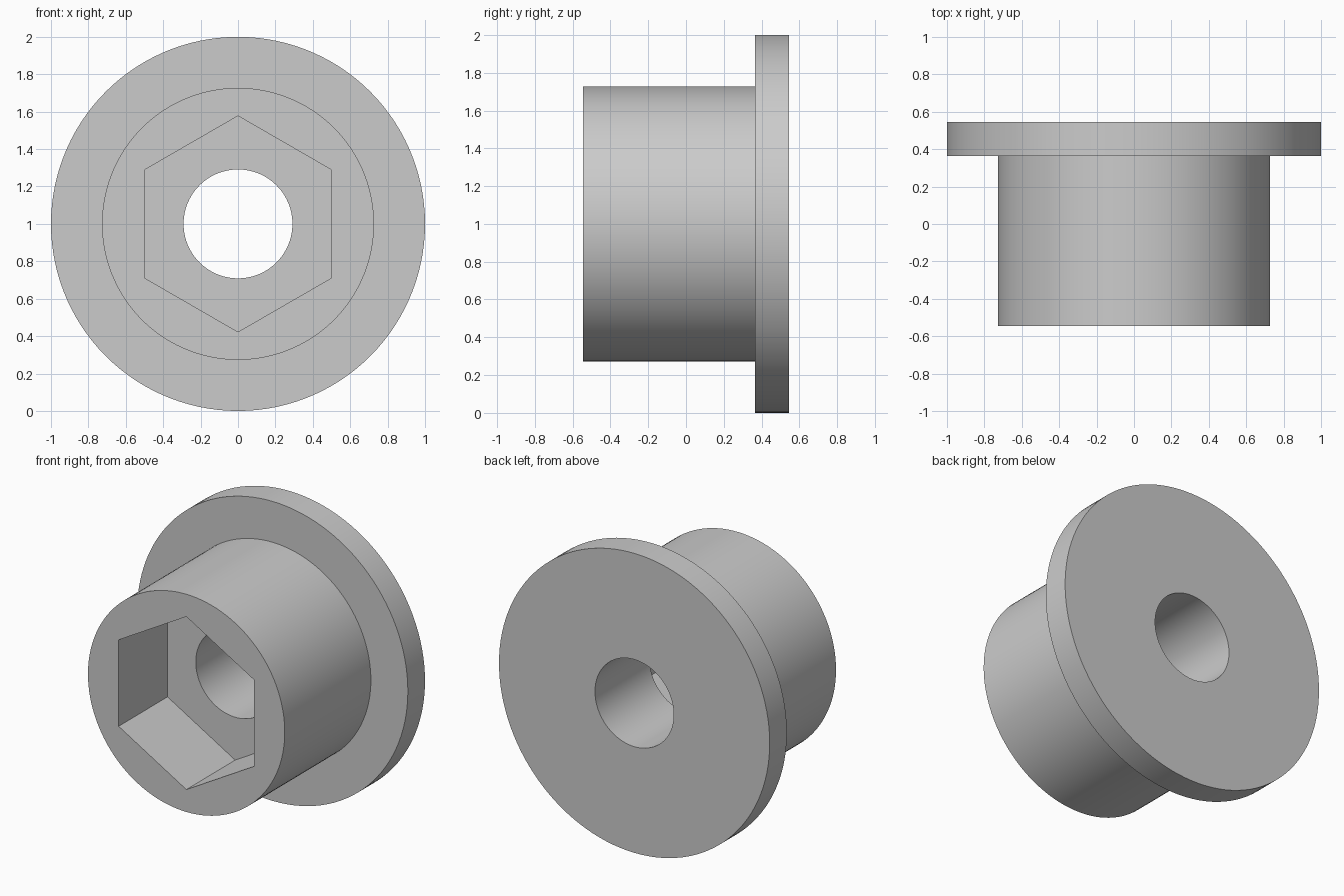
import bpy, bmesh
from math import sin, cos, pi, radians

cube = bpy.data.objects.get("Cube")
if cube:
    bpy.data.objects.remove(cube, do_unlink=True)

SEGMENTS = 120
FLANGE_R, HUB_R, BORE_R, HEX_FLAT = 1.0, 0.727, 0.291, 0.5
FRONT, BACK, STEP, POCKET = -0.545, 0.545, 0.364, -0.03

# Plain grey material
grey = bpy.data.materials.new("plain_grey")
grey.use_nodes = True
colour = (0.6, 0.6, 0.6, 1)
grey.diffuse_color = colour
grey.node_tree.nodes["Principled BSDF"].inputs["Base Color"].default_value = colour


def circle(r):
    return lambda a: r


def hexagon(a):
    """Radius of a hexagon with a corner at the top."""
    return HEX_FLAT / cos(a % (pi / 3) - pi / 6)


# Closed profile around the y axis: flange, hub, hex pocket, bore
profile = [
    (circle(BORE_R), BACK),
    (circle(FLANGE_R), BACK),
    (circle(FLANGE_R), STEP),
    (circle(HUB_R), STEP),
    (circle(HUB_R), FRONT),
    (hexagon, FRONT),
    (hexagon, POCKET),
    (circle(BORE_R), POCKET),
]

bm = bmesh.new()
rings = []
for radius, y in profile:
    ring = []
    for i in range(SEGMENTS):
        a = 2 * pi * i / SEGMENTS
        r = radius(a)
        ring.append(bm.verts.new((r * sin(a), y, 1 + r * cos(a))))
    rings.append(ring)

for k, ring in enumerate(rings):
    after = rings[(k + 1) % len(rings)]
    for i in range(SEGMENTS):
        j = (i + 1) % SEGMENTS
        bm.faces.new((ring[i], ring[j], after[j], after[i]))
bmesh.ops.recalc_face_normals(bm, faces=bm.faces)

mesh = bpy.data.meshes.new("flanged_bushing")
bm.to_mesh(mesh)
bm.free()
mesh.materials.append(grey)
bushing = bpy.data.objects.new("flanged_bushing", mesh)
bpy.context.collection.objects.link(bushing)

# Smooth round walls, crisp rims and hex corners
bpy.ops.object.select_all(action="DESELECT")
bushing.select_set(True)
bpy.context.view_layer.objects.active = bushing
bpy.ops.object.shade_smooth_by_angle(angle=radians(30))
